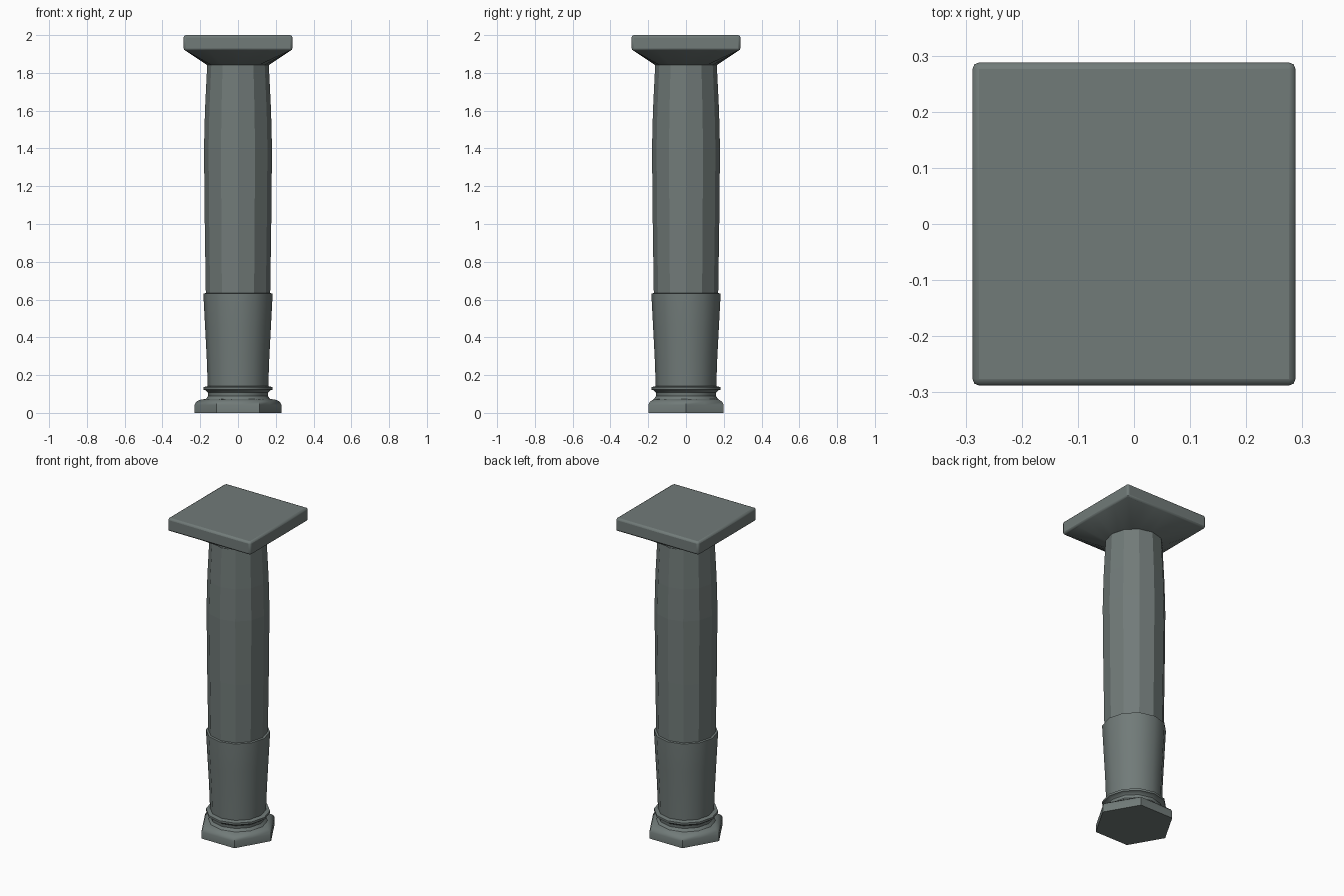
import bpy, bmesh, math

if "Cube" in bpy.data.objects:
    bpy.data.objects.remove(bpy.data.objects["Cube"])

stone = bpy.data.materials.new("grey_stone")
stone.diffuse_color = (0.165, 0.197, 0.19, 1)
stone.use_nodes = True
stone.node_tree.nodes["Principled BSDF"].inputs["Base Color"].default_value = stone.diffuse_color


def polygon_reach(sides, angle, offset=0.0):
    """Distance to the edge of a unit-circumradius polygon in a direction."""
    step = 2 * math.pi / sides
    a = (angle - offset) % step - step / 2
    return math.cos(step / 2) / math.cos(a)


def loft(name, rings, count, smooth):
    """rings: (sides, circumradius, z, rotation), bottom to top."""
    bm = bmesh.new()
    loops = []
    for sides, r, z, off in rings:
        loop = []
        for i in range(count):
            t = 2 * math.pi * i / count
            d = r * polygon_reach(sides, t + 1e-9, off)
            loop.append(bm.verts.new((d * math.cos(t), d * math.sin(t), z)))
        loops.append(loop)
    for a, b in zip(loops, loops[1:]):
        for i in range(count):
            j = (i + 1) % count
            bm.faces.new((a[i], a[j], b[j], b[i]))
    bm.faces.new(loops[0][::-1])
    bm.faces.new(loops[-1])
    bmesh.ops.recalc_face_normals(bm, faces=bm.faces[:])
    mesh = bpy.data.meshes.new(name)
    bm.to_mesh(mesh)
    bm.free()
    mesh.materials.append(stone)
    ob = bpy.data.objects.new(name, mesh)
    bpy.context.collection.objects.link(ob)
    if smooth:
        bpy.ops.object.select_all(action='DESELECT')
        ob.select_set(True)
        bpy.context.view_layer.objects.active = ob
        bpy.ops.object.shade_smooth_by_angle(angle=math.radians(smooth))
    return ob


# Hexagonal foot flowing into a twelve-sided neck and ring
loft("base", [(6, 0.23, 0, 0), (6, 0.23, 0.042, 0), (6, 0.222, 0.058, 0),
              (6, 0.203, 0.069, 0), (12, 0.17, 0.074, 0),
              (12, 0.158, 0.09, 0), (12, 0.16, 0.108, 0),
              (12, 0.17, 0.119, 0), (12, 0.183, 0.123, 0),
              (12, 0.183, 0.136, 0), (12, 0.16, 0.142, 0)], 12, 35)

# Flaring lower sleeve
loft("lower_sleeve", [(12, 0.16, 0.138, 0), (12, 0.166, 0.3, 0),
                      (12, 0.174, 0.45, 0), (12, 0.183, 0.622, 0),
                      (12, 0.183, 0.632, 0), (12, 0.17, 0.634, 0)], 12, 40)

# Faceted upper shaft with a gentle swelling
loft("upper_shaft", [(12, 0.17, 0.6, 0), (12, 0.176, 1.0, 0),
                     (12, 0.18, 1.4, 0), (12, 0.175, 1.6, 0),
                     (12, 0.163, 1.845, 0)], 12, 0)

# Capital: round neck opening out into the square slab
q = math.pi / 4
s = math.sqrt(2)
loft("capital_flare", [(12, 0.164, 1.842, 0), (4, 0.284 * s, 1.922, q)], 24, 40)

# Square slab with softened edges
slab = loft("capital_slab", [(4, 0.288 * s, 1.918, q), (4, 0.288 * s, 2.0, q)], 8, 40)
bev = slab.modifiers.new("soft_edges", 'BEVEL')
bev.width = 0.012
bev.segments = 2
bev.limit_method = 'ANGLE'
